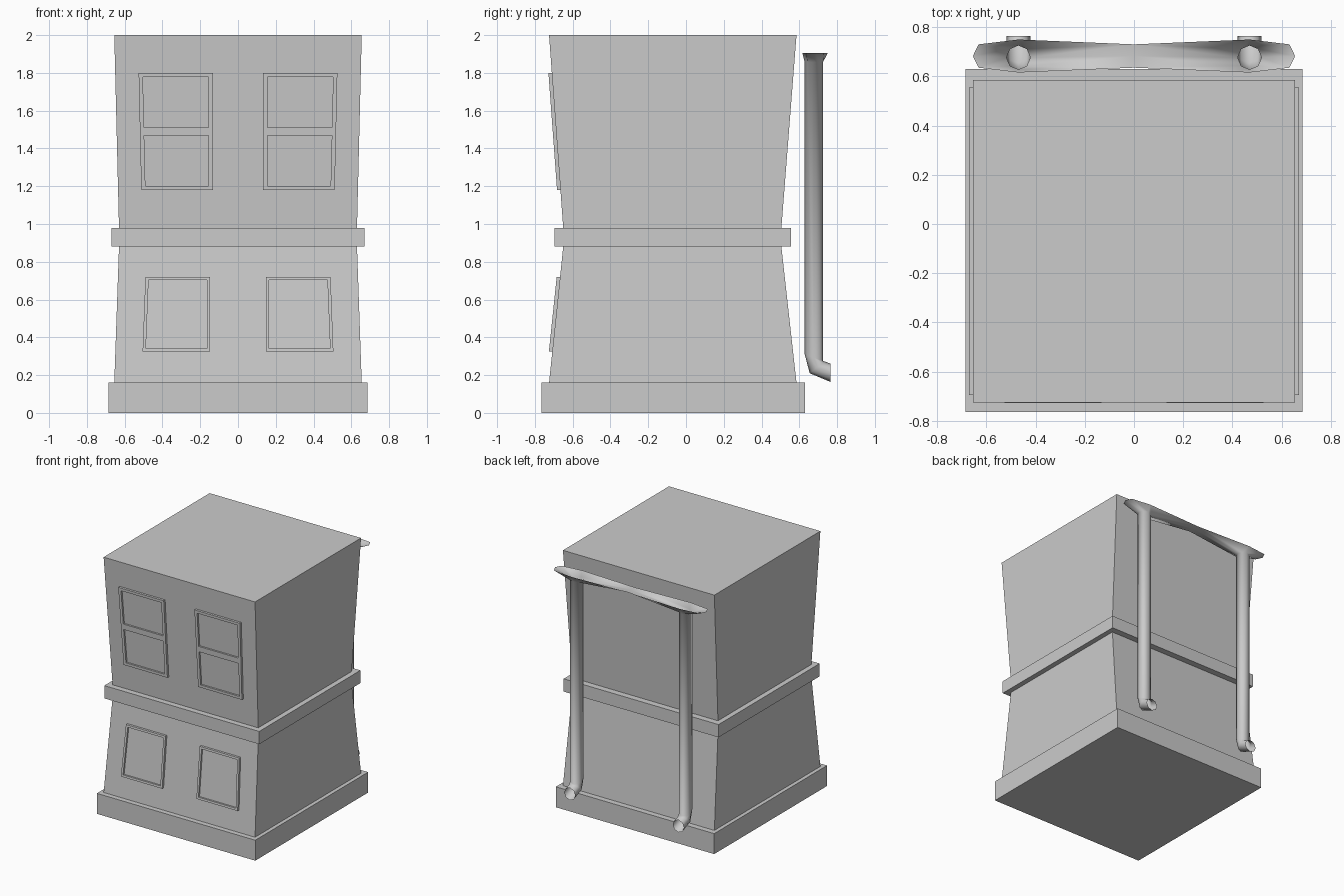
import bpy, bmesh
from math import sin, cos, pi

cube = bpy.data.objects.get("Cube")
if cube:
    bpy.data.objects.remove(cube, do_unlink=True)

grey = bpy.data.materials.new("plain_grey")
grey.use_nodes = True
COLOUR = (0.6, 0.6, 0.6, 1)
grey.diffuse_color = COLOUR
grey.node_tree.nodes["Principled BSDF"].inputs["Base Color"].default_value = COLOUR


def finish(name, bm, mirror=False, smooth=False):
    bmesh.ops.recalc_face_normals(bm, faces=bm.faces)
    mesh = bpy.data.meshes.new(name)
    bm.to_mesh(mesh)
    bm.free()
    mesh.materials.append(grey)
    for p in mesh.polygons:
        p.use_smooth = smooth
    obj = bpy.data.objects.new(name, mesh)
    bpy.context.collection.objects.link(obj)
    if mirror:
        obj.modifiers.new("Mirror", "MIRROR")
    return obj


def loft(bm, rings, caps=True):
    """Skin a series of closed point rings."""
    loops = [[bm.verts.new(p) for p in ring] for ring in rings]
    for a, b in zip(loops, loops[1:]):
        for i in range(len(a)):
            j = (i + 1) % len(a)
            bm.faces.new((a[i], a[j], b[j], b[i]))
    if caps:
        bm.faces.new(loops[0])
        bm.faces.new(loops[-1])
    return loops


def rect(x, y0, y1, z):
    return [(-x, y0, z), (x, y0, z), (x, y1, z), (-x, y1, z)]


def storey(name, *levels):
    bm = bmesh.new()
    loft(bm, [rect(*level) for level in levels])
    return finish(name, bm)


# Building: plinth, waisted walls and string course
storey("plinth", (0.685, -0.765, 0.63, 0), (0.685, -0.765, 0.63, 0.16))
storey("walls", (0.655, -0.725, 0.585, 0.16), (0.63, -0.65, 0.505, 0.88),
       (0.63, -0.65, 0.505, 0.98), (0.655, -0.725, 0.585, 2))
storey("string_course", (0.67, -0.695, 0.555, 0.88), (0.67, -0.695, 0.555, 0.98))


def wall_y(z):
    t = (z - 0.98) / 1.02 if z > 0.93 else (0.88 - z) / 0.72
    return -0.65 - 0.075 * t


# Windows: raised slabs following the wall, with recessed panes
def window(name, x_in, rows, border):
    """rows: (outer edge x, height) from bottom to top."""
    bm = bmesh.new()
    front, back = [], []
    for x_out, z in rows:
        y = wall_y(z)
        front.append([bm.verts.new((x, y - 0.018, z)) for x in (x_in, x_out)])
        back.append([bm.verts.new((x, y + 0.01, z)) for x in (x_in, x_out)])
    panes = []
    for k in range(len(rows) - 1):
        (a, b), (d, c) = front[k], front[k + 1]
        panes.append(bm.faces.new((a, b, c, d)))
        for s in (0, 1):
            bm.faces.new((front[k][s], front[k + 1][s], back[k + 1][s], back[k][s]))
    for k in (0, -1):
        bm.faces.new((*front[k], *reversed(back[k])))
    bmesh.ops.recalc_face_normals(bm, faces=bm.faces)
    bmesh.ops.inset_individual(bm, faces=panes, thickness=border)
    bmesh.ops.inset_individual(bm, faces=panes, thickness=0, depth=0)
    for v in {v for f in panes for v in f.verts}:
        v.co.y += 0.014
    finish(name, bm, mirror=True)


window("upper_windows", 0.133, [(0.512, 1.18), (0.519, 1.49), (0.526, 1.8)], 0.031)
window("lower_windows", 0.148, [(0.505, 0.325), (0.49, 0.72)], 0.024)

# Rain gutter and downpipes: one octagonal pipe opening into half a trough
PIPE_X, PIPE_Y, R = 0.47, 0.677, 0.0485
ANGLES = [i * pi / 4 for i in range(8)]


def pipe_ring(y, z, dy, dz):
    return [(PIPE_X + R * cos(a), y + dy * sin(a), z + dz * sin(a)) for a in ANGLES]


def trough_ring(z):
    ring = []
    for a in ANGLES:
        c, s = cos(a), sin(a)
        if c < -0.1:
            x = 0
        elif c < 0.1:
            x = PIPE_X
        else:
            x = 0.655 if c > 0.9 else 0.632
        ring.append((x, 0.683 + s * 0.067, z))
    return ring


bm = bmesh.new()
loft(bm, [
    trough_ring(1.905),
    pipe_ring(PIPE_Y, 1.857, R, 0),
    pipe_ring(PIPE_Y, 0.2925, R, -0.0175),
    pipe_ring(0.695, 0.241, 0.04, 0.031),
    pipe_ring(0.765, 0.2125, 0, R),
], caps=False)
finish("gutter_and_downpipes", bm, mirror=True, smooth=True)
